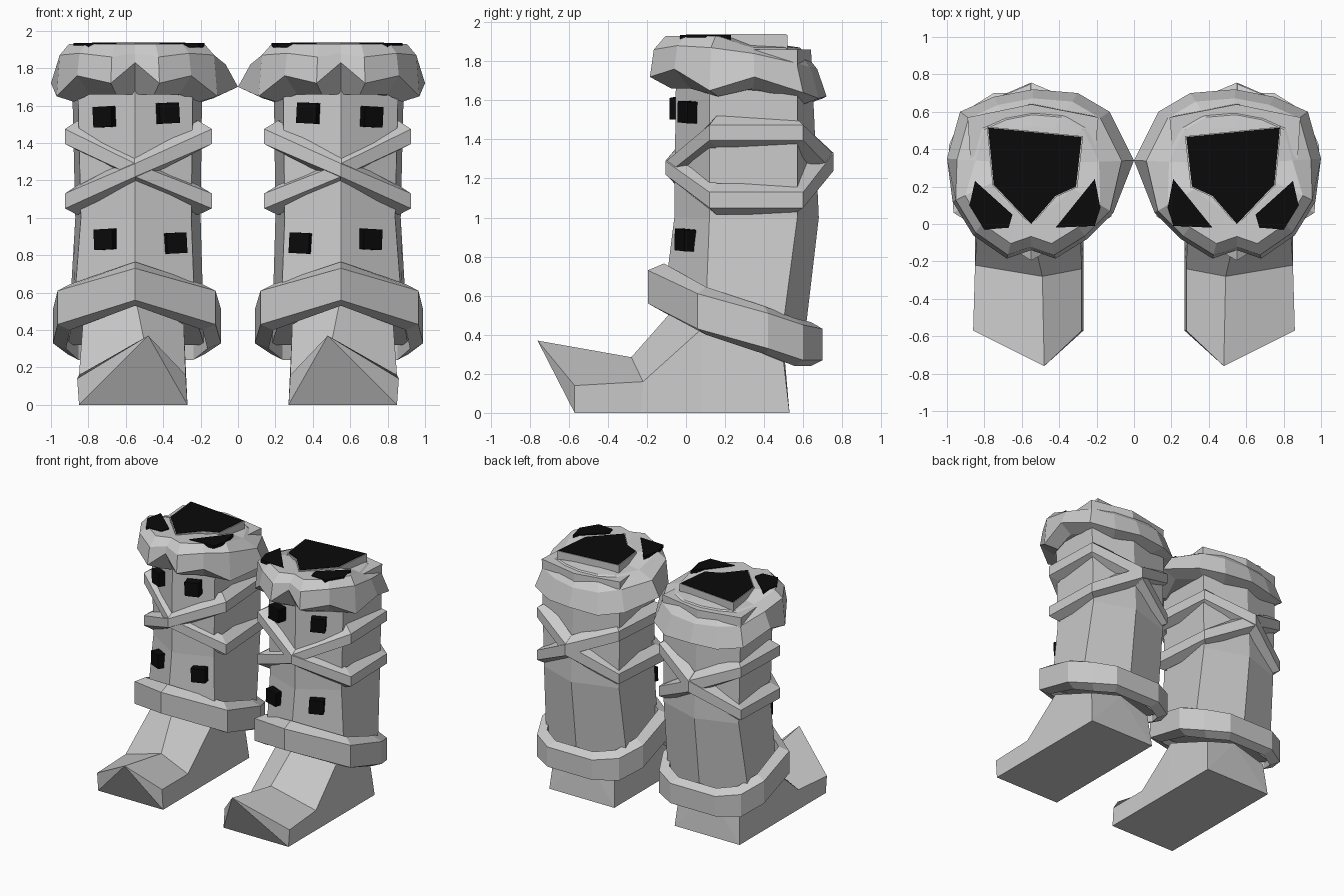
import bpy, bmesh, math
from mathutils import Matrix

if "Cube" in bpy.data.objects:
    bpy.data.objects.remove(bpy.data.objects["Cube"])

CX, CY = 0.55, 0.32          # centre of one boot leg
black = bpy.data.materials.new("black")
black.diffuse_color = (0.003, 0.003, 0.003, 1)
black.use_nodes = True
black.node_tree.nodes["Principled BSDF"].inputs["Base Color"].default_value = black.diffuse_color


def finish(name, bm, mat=None):
    """Store the mesh and mirror it to make the second boot."""
    bmesh.ops.recalc_face_normals(bm, faces=bm.faces)
    me = bpy.data.meshes.new(name)
    bm.to_mesh(me)
    bm.free()
    ob = bpy.data.objects.new(name, me)
    bpy.context.collection.objects.link(ob)
    if mat:
        me.materials.append(mat)
    mirror = ob.modifiers.new("pair", 'MIRROR')
    mirror.use_clip = False
    mirror.use_mirror_merge = False
    return ob


def loft(name, rings, closed=False, fan=None, mat=None):
    """Skin a series of rings; ends are capped, or joined when closed."""
    bm = bmesh.new()
    vs = [[bm.verts.new(p) for p in r] for r in rings]
    n = len(rings[0])
    pairs = list(zip(vs, vs[1:])) + ([(vs[-1], vs[0])] if closed else [])
    for a, b in pairs:
        for i in range(n):
            j = (i + 1) % n
            bm.faces.new((a[i], a[j], b[j], b[i]))
    if not closed:
        for r in (vs[0], vs[-1]):
            if fan is None:
                bm.faces.new(r)
            else:
                for k in range(1, n - 1):
                    bm.faces.new((r[fan], r[(fan + k) % n], r[(fan + k + 1) % n]))
    return finish(name, bm, mat)


def toward(x, y, s):
    return CX + (x - CX) * s, CY + (y - CY) * s


def band(name, pts, inner=0.84, top=0.04, bottom=0.03):
    """Strap around the leg from (x, y, top z, bottom z) outline points."""
    rings = []
    for x, y, t, b in pts:
        ix, iy = toward(x, y, inner)
        rings.append([(x, y, t), (x, y, b), (ix, iy, b - bottom), (ix, iy, t + top)])
    return loft(name, rings, closed=True)


def slab(name, outline, z0, z1, mat=None):
    return loft(name, [[(x, y, z) for x, y in outline] for z in (z0, z1)], mat=mat)


# Foot with upturned pointed toe: inner sole, inner side, ridge, outer side, outer sole
loft("foot", [
    [(.27, -.57, 0), (.28, -.57, .16), (.48, -.76, .37), (.86, -.57, .14), (.85, -.57, 0)],
    [(.27, -.23, 0), (.28, -.24, .16), (.49, -.28, .285), (.85, -.22, .16), (.85, -.23, 0)],
    [(.27, .08, 0), (.29, .08, .43), (.55, -.02, .58), (.83, .08, .43), (.85, .08, 0)],
    [(.27, .53, 0), (.29, .50, .26), (.55, .50, .34), (.83, .50, .26), (.85, .53, 0)],
], fan=2)


# Six-sided leg shaft
def hexagon(xi, xo, yf, y1, y2, yb, zf, zs, zb):
    return [(CX, yf, zf), (xo - .03, y1, zs), (xo, y2, zb), (CX, yb, zb),
            (xi, y2, zb), (xi + .05, y1 - .07, zs)]


loft("leg_shaft", [
    hexagon(.18, .91, -.11, .10, .48, .60, .60, .48, .32),
    hexagon(.20, .87, -.06, .12, .57, .68, 1.0, 1.0, 1.0),
    hexagon(.19, .89, -.05, .12, .57, .64, 1.86, 1.86, 1.86),
])

# Tilted ankle cuff
band("ankle_cuff", [
    (CX, -.195, .73, .56), (.965, .06, .61, .43), (.99, .42, .51, .33),
    (.91, .60, .45, .27), (.75, .70, .43, .27), (.35, .70, .43, .27),
    (.18, .60, .45, .27), (.09, .42, .51, .33), (.12, .04, .61, .43)], 0.84, 0.035, 0.03)

# Two crossing straps: one rises outward, the other rises inward
def strap(name, outer, inner, grow):
    band(name, [(CX, -.10 - grow, 1.29, 1.22),
                (.925, .12, 1.43 + outer, 1.35 + outer), (.91, .60, 1.43 + outer, 1.35 + outer),
                (CX, .75 + grow, 1.33, 1.24),
                (.18, .60, 1.43 + inner, 1.35 + inner), (.14, .05, 1.43 + inner, 1.35 + inner)],
         0.82, 0.045, 0.035)


strap("strap_rising_outward", .045, -.30, 0.0)
strap("strap_rising_inward", -.30, .045, 0.006)

# Ragged folded top cuff: x, y, bulge z, hem z
hem = [(.55, -.14, 1.88, 1.83), (.68, -.185, 1.86, 1.72), (.86, -.06, 1.88, 1.76),
       (.97, .12, 1.87, 1.65), (1.0, .35, 1.84, 1.72), (.93, .60, 1.79, 1.64),
       (.75, .68, 1.77, 1.61), (.54, .72, 1.76, 1.62), (.30, .70, 1.77, 1.61),
       (.13, .60, 1.80, 1.64), (.0, .34, 1.82, 1.70), (.11, .06, 1.87, 1.65),
       (.25, -.08, 1.88, 1.76), (.42, -.185, 1.86, 1.72)]
rows = [[], [], [], [], []]
for x, y, mid, low in hem:
    front = y < 0.3
    rows[0].append((*toward(x, y, .50), 1.925 if front else 1.88))
    rows[1].append((*toward(x, y, .84 if front else .66), 1.93 if front else 1.87))
    rows[2].append((*toward(x, y, .96 if front else .88), mid))
    rows[3].append((x, y, low))
    rows[4].append((*toward(x, y, .78), min(low - .03, 1.66)))
loft("top_cuff", rows)

# Grey rim and black boot opening
opening = [(.78, .515), (.28, .465), (.31, .20), (.42, .15), (.55, .0), (.75, .21)]
slab("opening_rim", [toward(x, y, 1.03) for x, y in opening], 1.83, 1.935)
slab("opening", opening, 1.93, 1.938, black)
slab("opening_gap_outer", [(.85, .23), (.65, .05), (.67, -.02), (.80, -.03), (.88, .10)],
     1.91, 1.935, black)
slab("opening_gap_inner", [(.21, .24), (.18, .09), (.21, -.01), (.42, -.02)],
     1.91, 1.935, black)

# Black studs on the front faces
for i, (x, y, z, turn) in enumerate([(.71, .015, 1.54, 27), (.375, -.035, 1.56, -14),
                                     (.705, .0, .885, 27), (.335, -.01, .865, -14)]):
    bm = bmesh.new()
    place = (Matrix.Translation((x, y, z)) @ Matrix.Rotation(math.radians(turn), 4, 'Z')
             @ Matrix.Rotation(math.radians(3), 4, 'Y'))
    bmesh.ops.create_cube(bm, size=1, matrix=place @ Matrix.Diagonal((.11, .075, .11, 1)))
    finish(f"stud_{i + 1}", bm, black)
